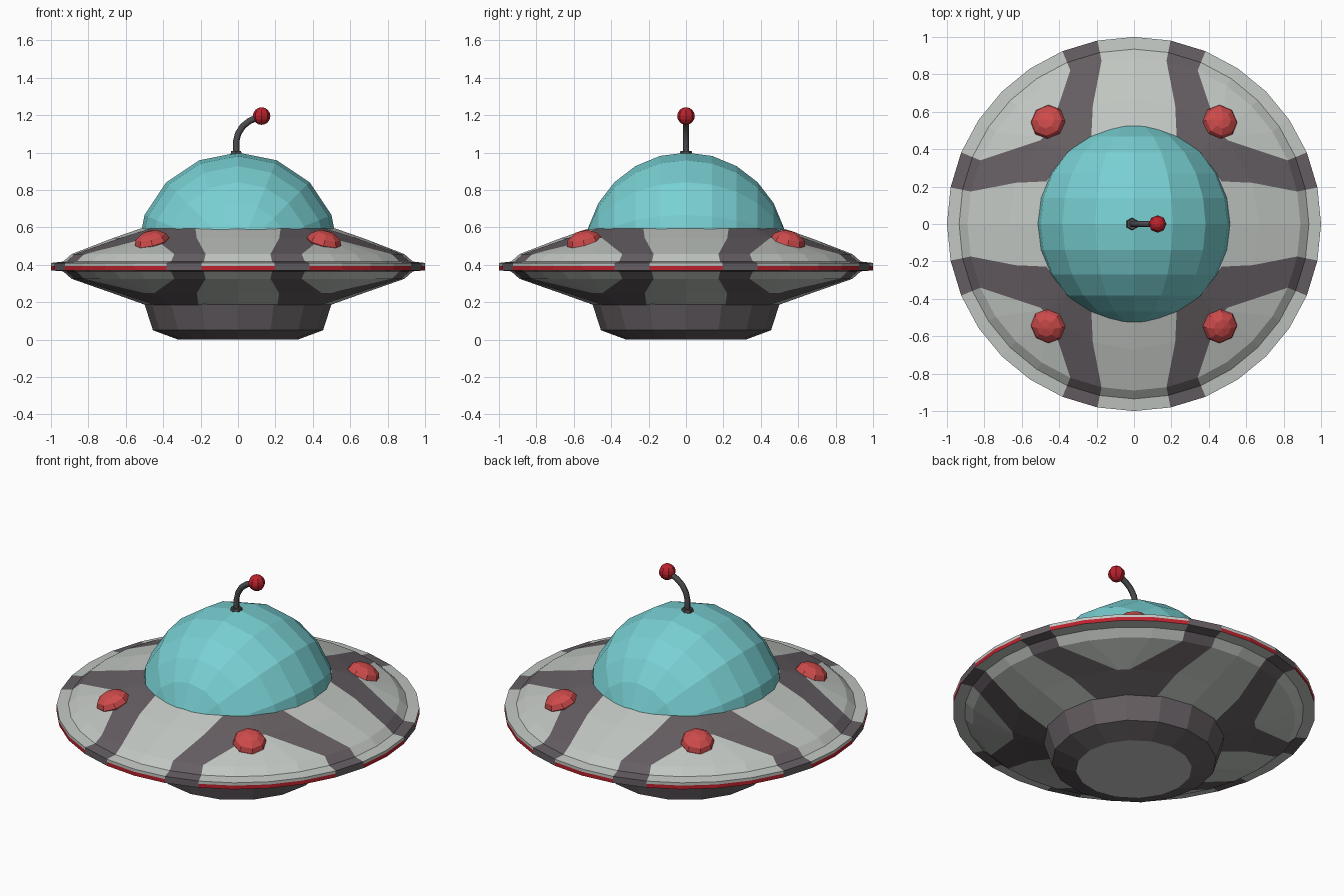
import bpy, bmesh, math
from mathutils import Matrix, Vector

if "Cube" in bpy.data.objects:
    bpy.data.objects.remove(bpy.data.objects["Cube"])


def material(name, rgb):
    m = bpy.data.materials.new(name)
    m.use_nodes = True
    m.diffuse_color = (*rgb, 1)
    m.node_tree.nodes["Principled BSDF"].inputs["Base Color"].default_value = (*rgb, 1)
    return m


LIGHT = material("light_grey", (0.54, 0.57, 0.54))
DARK = material("dark_grey", (0.13, 0.112, 0.123))
RED = material("deep_red", (0.50, 0.016, 0.026))
LAMP = material("lamp_red", (0.62, 0.07, 0.07))
GLASS = material("teal_glass", (0.19, 0.63, 0.65))
STEM = material("stem_grey", (0.07, 0.07, 0.075))


def finish(name, bm, mats):
    bmesh.ops.recalc_face_normals(bm, faces=bm.faces)
    mesh = bpy.data.meshes.new(name)
    bm.to_mesh(mesh)
    bm.free()
    for m in mats:
        mesh.materials.append(m)
    obj = bpy.data.objects.new(name, mesh)
    bpy.context.collection.objects.link(obj)
    return obj


def lathe(name, profile, angles, mats, rule):
    """Spin (radius, z) points; angles(r) lists degrees, rule(row, column) picks a colour."""
    bm = bmesh.new()
    rings = []
    for r, z in profile:
        rings.append([bm.verts.new((r * math.cos(math.radians(a)),
                                    r * math.sin(math.radians(a)), z)) for a in angles(r)])
    n = len(rings[0])
    for row, (low, high) in enumerate(zip(rings, rings[1:])):
        for i in range(n):
            j = (i + 1) % n
            f = bm.faces.new((low[i], low[j], high[j], high[i]))
            f.material_index = rule(row, i)
    bm.faces.new(rings[0])
    bm.faces.new(rings[-1])
    return finish(name, bm, mats)


# Saucer hull: column edges bend so that the painted stripes cross at the corners
def hull_angles(r):
    if r > 0.8:
        octant = [0, 11.25, 22.5, 33.75]
    elif r > 0.6:
        octant = [0, 19.2, 42, 43.5]
    else:
        octant = [0, 26, 43, 44]
    quarter = octant + [45] + [90 - a for a in reversed(octant[1:])]
    return [q * 90 + a for q in range(4) for a in quarter]


hull_profile = [(0.48, 0.18), (0.67, 0.248), (0.89, 0.325), (0.935, 0.365),
                (1.0, 0.37), (1.0, 0.393), (1.0, 0.41), (0.935, 0.417),
                (0.89, 0.457), (0.67, 0.542), (0.52, 0.594)]
RIM_ROW, LAST_ROW = 4, len(hull_profile) - 2


def hull_colour(row, column):
    k = column % 8
    k = min(k, 7 - k)
    if k == 1 or (k > 1 and row in (0, LAST_ROW)):
        return 1
    return 2 if row == RIM_ROW else 0


lathe("saucer_hull", hull_profile, hull_angles, [LIGHT, DARK, RED], hull_colour)

# Base under the hull, with a pale plate on the bottom
def base_angles(r):
    return [i * 22.5 for i in range(16)]


base = lathe("base", [(0.32, 0), (0.455, 0.05), (0.5, 0.19)], base_angles,
             [DARK, LIGHT], lambda row, i: 0)
for face in base.data.polygons:
    if face.center.z < 0.001:
        face.material_index = 1

# Glass dome: a sphere with its poles front and back, cut off at the hull
bm = bmesh.new()
bmesh.ops.create_uvsphere(bm, u_segments=16, v_segments=12, radius=0.541,
                          matrix=Matrix.Translation((0, 0, 0.459)) @ Matrix.Rotation(math.pi / 2, 4, "X"))
bmesh.ops.bisect_plane(bm, geom=bm.verts[:] + bm.edges[:] + bm.faces[:],
                       plane_co=(0, 0, 0.575), plane_no=(0, 0, 1), clear_inner=True)
finish("glass_dome", bm, [GLASS])

# Four lamps lying on the sloping hull
for name, sx, sy in (("front_left", 1, -1), ("front_right", -1, -1),
                     ("back_left", 1, 1), ("back_right", -1, 1)):
    normal = Vector((sx * 0.25, sy * 0.25, 1))
    tilt = normal.to_track_quat("Z", "Y").to_matrix().to_4x4()
    bm = bmesh.new()
    bmesh.ops.create_uvsphere(bm, u_segments=8, v_segments=6, radius=1,
                              matrix=Matrix.Translation((sx * 0.46, sy * 0.545, 0.522)) @ tilt
                              @ Matrix.Diagonal((0.095, 0.095, 0.06, 1)))
    finish(name + "_lamp", bm, [LAMP])

# Bent antenna
curve = bpy.data.curves.new("antenna_stem", "CURVE")
curve.dimensions = "3D"
curve.bevel_depth = 0.017
curve.bevel_resolution = 1
curve.use_fill_caps = True
path = [(-0.01, 0.98), (-0.01, 1.06), (0.0, 1.1), (0.025, 1.14), (0.06, 1.168), (0.12, 1.195)]
spline = curve.splines.new("POLY")
spline.points.add(len(path) - 1)
for p, (x, z) in zip(spline.points, path):
    p.co = (x, 0, z, 1)
curve.materials.append(STEM)
bpy.context.collection.objects.link(bpy.data.objects.new("antenna_stem", curve))

# Antenna collar and ball
bm = bmesh.new()
bmesh.ops.create_cone(bm, cap_ends=True, segments=6, radius1=0.036, radius2=0.03, depth=0.025,
                      matrix=Matrix.Translation((-0.01, 0, 0.997)))
finish("antenna_collar", bm, [STEM])
bm = bmesh.new()
bmesh.ops.create_uvsphere(bm, u_segments=8, v_segments=8, radius=0.047,
                          matrix=Matrix.Translation((0.126, 0, 1.195)))
finish("antenna_ball", bm, [RED])
